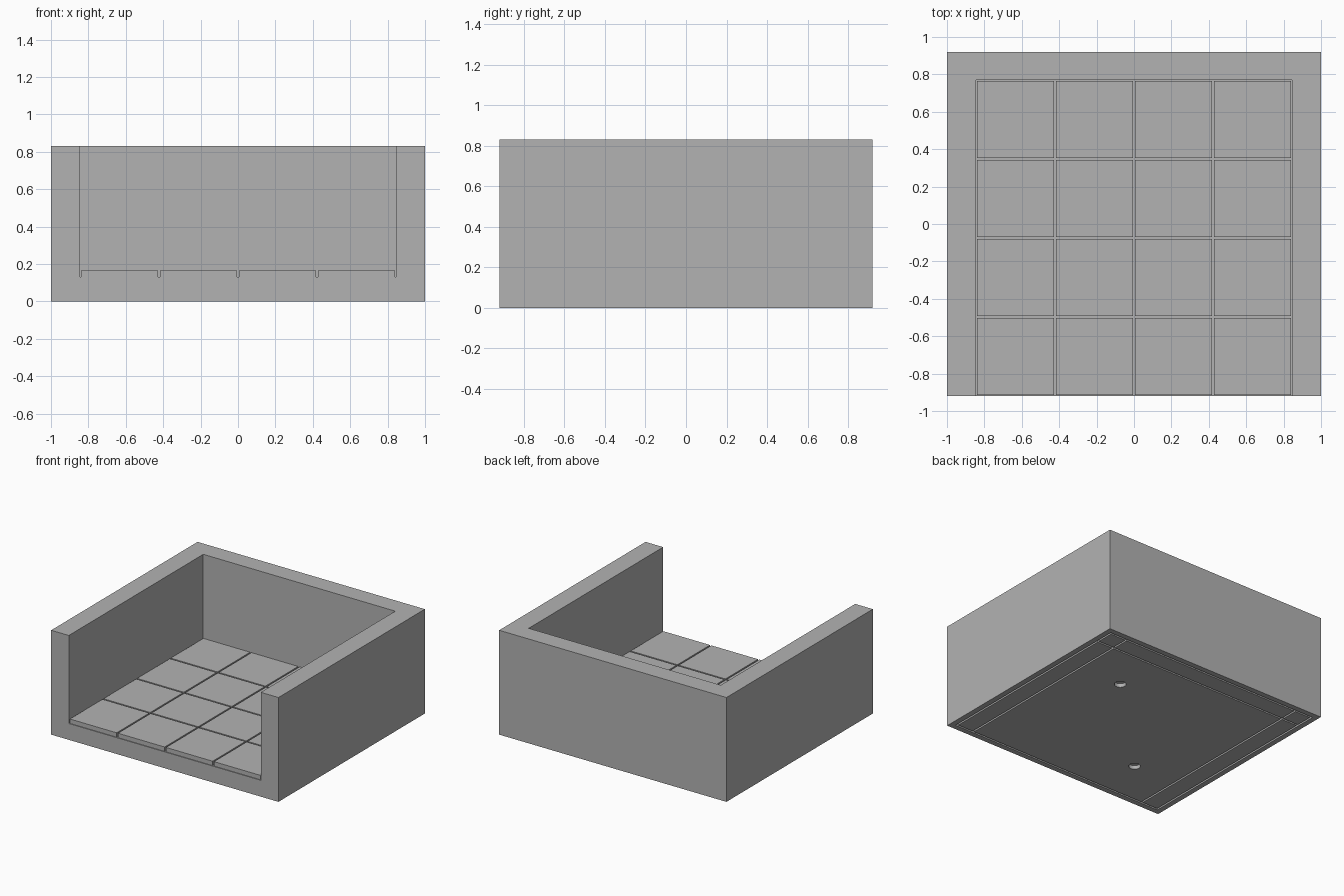
import bpy
import bmesh
from mathutils import Matrix, Vector

if "Cube" in bpy.data.objects:
    bpy.data.objects.remove(bpy.data.objects["Cube"], do_unlink=True)

# Plain stone colour
stone = bpy.data.materials.new("stone_grey")
stone.use_nodes = True
GREY = (0.45, 0.45, 0.45, 1)
stone.diffuse_color = GREY
stone.node_tree.nodes["Principled BSDF"].inputs["Base Color"].default_value = GREY

# Main measures
W, D, H = 1.0, 0.92, 0.83        # half width, half depth, height
INNER_X, INNER_Y = 0.845, 0.77   # inside faces of the walls
FLOOR, TILE_TOP = 0.13, 0.165
GAP = 0.006                      # half the joint between tiles
SLOT, SLOT_DEPTH = 0.007, 0.03   # half width and depth of underside slots


def finish(name, bm):
    mesh = bpy.data.meshes.new(name)
    bm.to_mesh(mesh)
    bm.free()
    mesh.materials.append(stone)
    obj = bpy.data.objects.new(name, mesh)
    bpy.context.collection.objects.link(obj)
    return obj


def box(name, low, high):
    low, high = Vector(low), Vector(high)
    bm = bmesh.new()
    place = Matrix.Translation((low + high) / 2) @ Matrix.Diagonal((*(high - low), 1))
    bmesh.ops.create_cube(bm, size=1, matrix=place)
    return finish(name, bm)


def disc(name, x, y, radius, depth):
    bm = bmesh.new()
    bmesh.ops.create_cone(bm, cap_ends=True, segments=32, radius1=radius, radius2=radius,
                          depth=2 * depth, matrix=Matrix.Translation((x, y, 0)))
    return finish(name, bm)


def carve(target, cutter):
    cutter.hide_render = True
    mod = target.modifiers.new("carve", "BOOLEAN")
    mod.operation, mod.solver, mod.object = "DIFFERENCE", "EXACT", cutter
    bpy.context.view_layer.objects.active = target
    bpy.ops.object.modifier_apply(modifier=mod.name)
    bpy.data.objects.remove(cutter, do_unlink=True)


# Three walls and base, open at the front and top
body = box("walls_and_base", (-W, -D, 0), (W, D, H))
carve(body, box("room_cutter", (-INNER_X, -D - 0.1, FLOOR), (INNER_X, INNER_Y, H + 0.1)))

# Underside slots: a border loop, plus lines below the three walls
EDGE_X, EDGE_Y = W - 0.05, D - 0.05
for x in (-EDGE_X, -0.8, 0.8, EDGE_X):
    carve(body, box("slot_cutter", (x - SLOT, -EDGE_Y - SLOT, -0.1),
                    (x + SLOT, EDGE_Y + SLOT, SLOT_DEPTH)))
for y in (-EDGE_Y, D - 0.2, EDGE_Y):
    carve(body, box("slot_cutter", (-EDGE_X - SLOT, y - SLOT, -0.1),
                    (EDGE_X + SLOT, y + SLOT, SLOT_DEPTH)))

# Two round sockets in the underside, below opposite tile corners
pitch = INNER_X / 2
for x, y in ((pitch, INNER_Y - pitch), (-pitch, INNER_Y - 3 * pitch)):
    carve(body, disc("socket_cutter", x, y, 0.043, SLOT_DEPTH))

# Four by four floor tiles
for row in range(4):
    for col in range(4):
        x, y = -INNER_X + col * pitch, INNER_Y - row * pitch
        box(f"floor_tile_{row + 1}_{col + 1}",
            (x + GAP, y - pitch + GAP, FLOOR - 0.005),
            (x + pitch - GAP, y - GAP, TILE_TOP))
